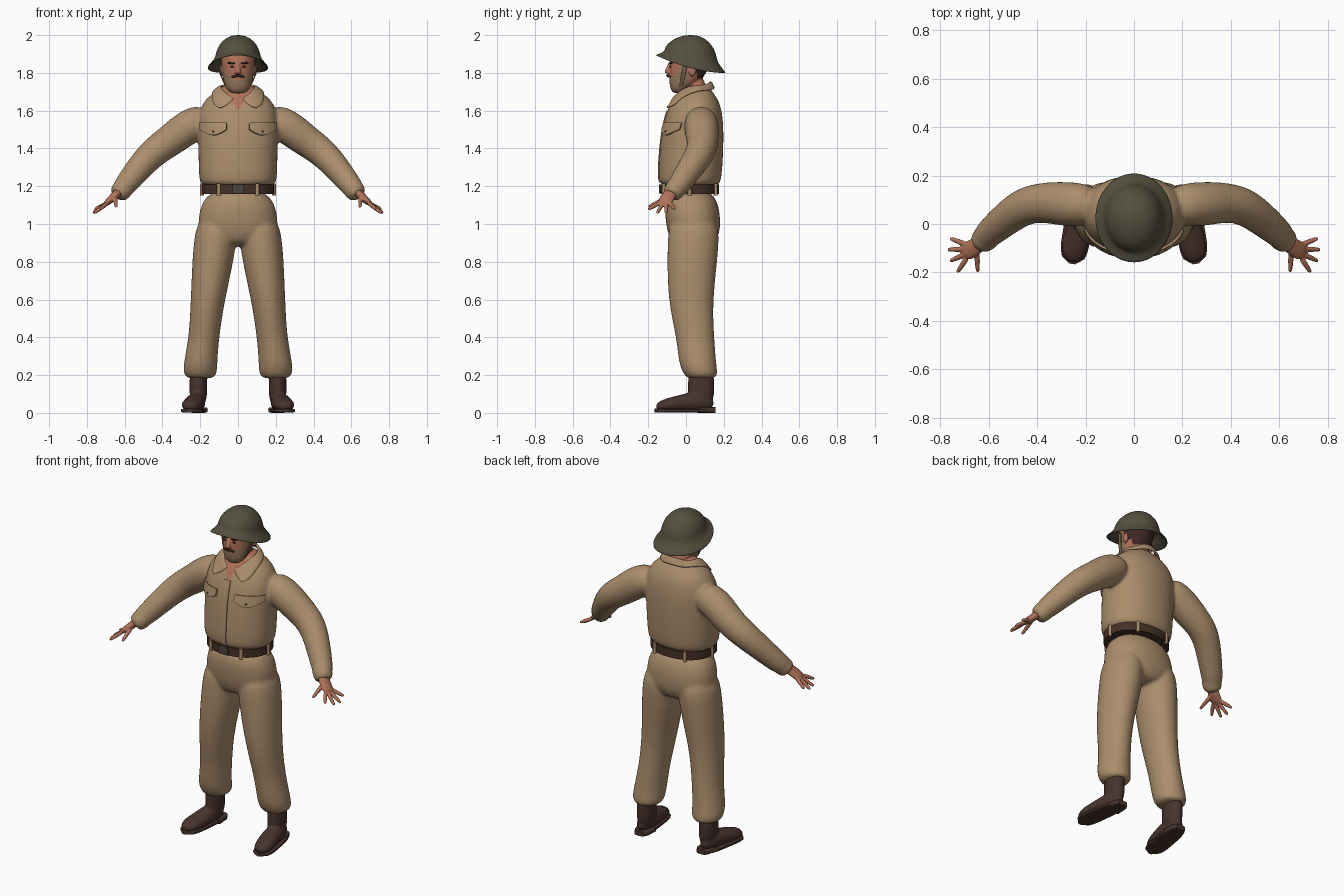
import bpy, bmesh, math
from mathutils import Matrix, Vector
from mathutils.bvhtree import BVHTree

cube = bpy.data.objects.get("Cube")
if cube:
    bpy.data.objects.remove(cube, do_unlink=True)

X, Y, Z = Matrix.Identity(3)
SIDES = {"left": 1, "right": -1}


def material(name, red, green, blue):
    created = bpy.data.materials.new(name)
    created.use_nodes = True
    created.diffuse_color = (red, green, blue, 1)
    shader = created.node_tree.nodes["Principled BSDF"]
    shader.inputs["Base Color"].default_value = created.diffuse_color
    return created


khaki = material("khaki cloth", .41, .27, .15)
skin = material("skin", .44, .17, .1)
stubble = material("stubble", .3, .19, .11)
hair = material("dark hair", .05, .02, .02)
boot_leather = material("boot leather", .065, .034, .027)
belt_leather = material("belt leather", .06, .03, .02)
olive = material("olive steel", .09, .08, .05)
webbing = material("strap webbing", .22, .14, .08)
metal = material("dull metal", .07, .06, .05)


def signed_power(value, power):
    return math.copysign(abs(value) ** power, value)


def tube(bm, sections, ref=None, count=24, power=1, side=1):
    """Closed loft through (x, y, z, radius_u, radius_v); rings lie flat without a ref."""
    centres = [Vector(section[:3]) for section in sections]
    last = len(centres) - 1
    rings = []
    for i, centre in enumerate(centres):
        radius_u, radius_v = sections[i][3], sections[i][-1]
        u, v = X, Y
        if ref:
            along = (centres[min(i + 1, last)] - centres[max(i - 1, 0)]).normalized()
            u = (ref - along * ref.dot(along)).normalized()
            v = along.cross(u)
        ring = []
        for k in range(count):
            angle = math.tau * k / count
            point = (centre + u * radius_u * signed_power(math.cos(angle), power)
                     + v * radius_v * signed_power(math.sin(angle), power))
            ring.append(bm.verts.new((point.x * side, point.y, point.z)))
        rings.append(ring)
    for ring, following in zip(rings, rings[1:]):
        for k in range(count):
            bm.faces.new((ring[k - 1], ring[k], following[k], following[k - 1]))
    bm.faces.new(rings[0])
    bm.faces.new(rings[-1])


def stack(bm, rows, **options):
    """Centred flat rings, each (y, z, half_width, half_depth)."""
    tube(bm, [(0, *row) for row in rows], **options)


def limb(bm, start, end, start_radius, end_radius, side=1):
    """Tapered rod with rounded ends."""
    start, end = Vector(start), Vector(end)
    steps = ((0, start_radius * .6), (.1, start_radius), (.9, end_radius), (1, end_radius * .6))
    tube(bm, [(*start.lerp(end, t), radius) for t, radius in steps], ref=X + Y + Z, count=12, side=side)


def ball(bm, centre, radii):
    placement = Matrix.Translation(centre) @ Matrix.Diagonal((*radii, 1))
    bmesh.ops.create_uvsphere(bm, u_segments=16, v_segments=10, radius=1, matrix=placement)


def strip(bm, rows):
    grid = [[bm.verts.new(point) for point in row] for row in rows]
    for row, following in zip(grid, grid[1:]):
        for k in range(1, len(row)):
            bm.faces.new((row[k - 1], row[k], following[k], following[k - 1]))


def finish(name, bm, materials, sub=0, voxel=0, thick=0, angle=180):
    """Turn the bmesh into a smooth-shaded object with its modifiers applied."""
    bmesh.ops.recalc_face_normals(bm, faces=bm.faces)
    mesh = bpy.data.meshes.new(name)
    bm.to_mesh(mesh)
    bm.free()
    part = bpy.data.objects.new(name, mesh)
    bpy.context.collection.objects.link(part)
    if thick:
        solidify = part.modifiers.new("thickness", "SOLIDIFY")
        solidify.thickness, solidify.offset = thick, 0
    if sub:
        part.modifiers.new("subdivide", "SUBSURF").levels = sub
    if voxel:
        remesh = part.modifiers.new("fuse", "REMESH")
        remesh.mode, remesh.voxel_size = "VOXEL", voxel
        relax = part.modifiers.new("relax", "SMOOTH")
        relax.factor, relax.iterations = .5, 4
    bpy.context.view_layer.update()
    graph = bpy.context.evaluated_depsgraph_get()
    baked = bpy.data.meshes.new_from_object(part.evaluated_get(graph))
    part.modifiers.clear()
    part.data = baked
    baked.materials.clear()
    for entry in materials:
        baked.materials.append(entry)
    baked.shade_smooth()
    baked.set_sharp_from_angle(angle=math.radians(angle))
    return part


def paint(part, rule):
    for face in part.data.polygons:
        face.material_index = rule(*face.center)


# Trousers: hips and two legs fused
bm = bmesh.new()
stack(bm, [(.02, 1.2, .18, .14), (.04, 1, .22, .15), (.04, .93, .2, .13), (.04, .88, .1, .1)], power=.9)
for side in SIDES.values():
    tube(bm, [(.11, .04, 1.05, .1, .13), (.12, .04, .9, .12, .14), (.16, .02, .6, .09, .12),
              (.18, .05, .4, .08, .1), (.2, .06, .26, .09, .1), (.2, .08, .2, .09, .09),
              (.2, .08, .18, .06, .07)], side=side)
finish("trousers", bm, [khaki], sub=2, voxel=.01)

# Shirt: torso, sleeves and cuffs fused, open at the throat
bm = bmesh.new()
stack(bm, [(.02, 1.19, .19, .15), (.02, 1.23, .21, .17), (.03, 1.4, .21, .17), (.04, 1.55, .22, .16),
           (.05, 1.65, .19, .13), (.05, 1.7, .12, .09), (.05, 1.74, .08, .06)], power=.9)
for side in SIDES.values():
    tube(bm, [(.15, .08, 1.57, .08), (.26, .08, 1.52, .095), (.36, .09, 1.44, .085), (.45, .08, 1.38, .08),
              (.53, .02, 1.29, .07), (.6, -.04, 1.2, .06), (.63, -.07, 1.17, .05)], ref=Z, side=side)
    limb(bm, (.59, -.04, 1.21), (.64, -.08, 1.15), .06, .056, side)
shirt = finish("shirt", bm, [khaki, skin], sub=2, voxel=.01)
paint(shirt, lambda x, y, z: int(z > 1.72 or (y < 0 and abs(x) < (z - 1.6) * .65)))
surface = BVHTree.FromPolygons([vertex.co for vertex in shirt.data.vertices],
                               [face.vertices[:] for face in shirt.data.polygons])


def on_chest(x, z, lift):
    hit = surface.ray_cast(Vector((x, -1, z)), Y)[0]
    return Vector((x, hit.y - lift if hit else 0, z))


def above_shirt(point):
    hit = surface.ray_cast(Vector((point.x, point.y, 2)), -Z)[0]
    if hit:
        point.z = max(point.z, hit.z + .008)
    return point


# Collar: a folded strip sweeping round the neck to two points
bm = bmesh.new()
rows = []
for i in range(-12, 13):
    turn = math.radians(170) * i / 12
    inner = Vector((.09 * math.sin(turn), .03 + .1 * math.cos(turn), 1.7 + .055 * math.cos(turn)))
    turn *= .8
    outer = Vector((.14 * math.sin(turn), .15 * math.cos(turn), 1.655 + .06 * math.cos(turn)))
    rows.append([above_shirt(inner.lerp(outer, k / 3)) for k in range(4)])
strip(bm, rows)
finish("collar", bm, [khaki], thick=.014, sub=1, angle=50)

# Button placket and chest pocket flaps follow the shirt surface
bm = bmesh.new()
strip(bm, [[on_chest(x, 1.22 + .02 * i, .001) for x in (-.02, 0, .02)] for i in range(20)])
finish("placket", bm, [khaki], thick=.009, angle=40)
for name, side in SIDES.items():
    bm = bmesh.new()
    rows = []
    for i in range(13):
        bottom = 1.5 - .03 * math.sin(math.pi * i / 12)
        drop = (1.535 - bottom) / 4
        rows.append([on_chest(side * (.06 + .14 * i / 12), bottom + drop * k, .006 - .001 * k)
                     for k in range(5)])
    strip(bm, rows)
    finish(name + "_pocket_flap", bm, [khaki], thick=.014, angle=40)
    bm = bmesh.new()
    ball(bm, on_chest(side * .13, 1.49, .01), (.006, .006, .006))
    finish(name + "_pocket_button", bm, [belt_leather])

# Belt, belt loops and buckle
bm = bmesh.new()
stack(bm, [(.02, z, .19, .155) for z in (1.16, 1.21)], count=64, power=.9)
finish("belt", bm, [belt_leather], angle=40)
bm = bmesh.new()
for i in range(6):
    turn = math.tau * i / 6
    x, y = .19 * signed_power(math.cos(turn), .9), .02 + .155 * signed_power(math.sin(turn), .9)
    tube(bm, [(x, y, z, .011) for z in (1.15, 1.215)], count=8)
finish("belt_loops", bm, [khaki], angle=50)
bm = bmesh.new()
tube(bm, [(x, -.137, 1.185, .024, .007) for x in (-.03, .03)], ref=Z, power=.3)
finish("buckle", bm, [metal], angle=40)

# Head: skull, neck, nose and ears fused, then coloured by region
bm = bmesh.new()
stack(bm, [(.05, 1.6, .07, .06), (.05, 1.8, .06, .06)])
stack(bm, [(-.04, 1.69, .04, .03), (-.03, 1.72, .065, .055), (0, 1.76, .08, .09), (.02, 1.85, .09, .11),
           (.03, 1.9, .09, .11), (.03, 1.95, .06, .08)])
limb(bm, (0, -.085, 1.85), (0, -.1, 1.795), .01, .019)
for side in SIDES.values():
    ball(bm, (side * .09, .035, 1.81), (.01, .02, .03))


def head_colour(x, y, z):
    if y > .015 and abs(x) < .09 and z > (1.77 if y > .06 else 1.8):
        return 2
    lips = abs(x) < .022 and 1.762 < z < 1.772
    beard = z < 1.785 or (z < 1.83 and abs(x) > .07)
    return int(beard and not lips and z > 1.69 and y < .01)


head = finish("head", bm, [skin, stubble, hair], sub=2, voxel=.005)
paint(head, head_colour)

# Moustache, brows and eyes
bm = bmesh.new()
for side in SIDES.values():
    limb(bm, (0, -.1, 1.787), (.035, -.085, 1.778), .009, .006, side)
finish("moustache", bm, [hair], sub=1)
bm = bmesh.new()
for side in SIDES.values():
    limb(bm, (.015, -.09, 1.85), (.055, -.073, 1.853), .005, .005, side)
    ball(bm, (side * .032, -.083, 1.833), (.01, .005, .005))
finish("brows_and_eyes", bm, [hair], sub=1)

# Helmet: domed bowl with a wide brim, tilted back and drooping at the sides
dome = [math.radians(degrees) for degrees in range(0, 90, 16)]
bm = bmesh.new()
stack(bm, [(.03, 1.9, .1, .12), (.03, 1.875, .11, .13), (.025, 1.84, .16, .185), (.025, 1.85, .163, .187)]
      + [(.025, 1.88 + .122 * math.sin(a), .122 * math.cos(a), .142 * math.cos(a)) for a in dome], count=40)
for vertex in bm.verts:
    x, y, z = vertex.co
    vertex.co.z -= max(0, 2 - z) / .15 * (.25 * (y - .025) + .8 * x * x)
finish("helmet", bm, [olive], sub=2)

# Chin strap: a flat band hanging in an arc
bm = bmesh.new()
arc = [math.pi * i / 12 for i in range(13)]
tube(bm, [(.1 * math.cos(a), -.035 * math.sin(a), 1.86 - .17 * math.sin(a), .011, .004) for a in arc],
     ref=Y, count=12, power=.6)
finish("chin_strap", bm, [webbing], sub=1)

for name, side in SIDES.items():
    # Hand: palm, four fanned fingers and a thumb
    bm = bmesh.new()
    tube(bm, [(.61, -.06, 1.19, .03, .025), (.66, -.1, 1.14, .04, .022), (.71, -.12, 1.1, .04, .015)],
         ref=Y, side=side)
    for k in range(4):
        tip = (.77 - .01 * (k - 2) ** 2, -.2 + .047 * k, 1.055 + .01 * (k - 1.5) ** 2)
        limb(bm, (.69, -.14 + .018 * k, 1.112), tip, .013, .01, side)
    limb(bm, (.65, -.1, 1.14), (.645, -.2, 1.09), .014, .01, side)
    finish(name + "_hand", bm, [skin], sub=1, voxel=.004)

    # Boot: shaft and foot fused
    bm = bmesh.new()
    tube(bm, [(.21, .08, z, .047, .07) for z in (.23, .15, .03)], side=side)
    tube(bm, [(.21, .15, .05, .03, .03), (.22, .06, .06, .05, .06), (.23, -.03, .05, .055, .045),
              (.25, -.11, .04, .057, .035), (.25, -.16, .03, .03, .02)], ref=X, side=side)
    finish(name + "_boot", bm, [boot_leather], sub=2, voxel=.007)

    # Sole with a raised heel block
    bm = bmesh.new()
    outline = [(t, .05 * math.sqrt(1 - (2 * t - 1) ** 4) + .01 * t) for t in (i / 12 for i in range(13))]
    tube(bm, [(.21 + .045 * t, .15 - .315 * t, .012, half + .002, .01) for t, half in outline],
         ref=X, power=.4, side=side)
    tube(bm, [(.21, y, .015, half, .015) for y, half in ((.155, .03), (.13, .045), (.06, .05))],
         ref=X, power=.4, side=side)
    finish(name + "_boot_sole", bm, [boot_leather], angle=40)
